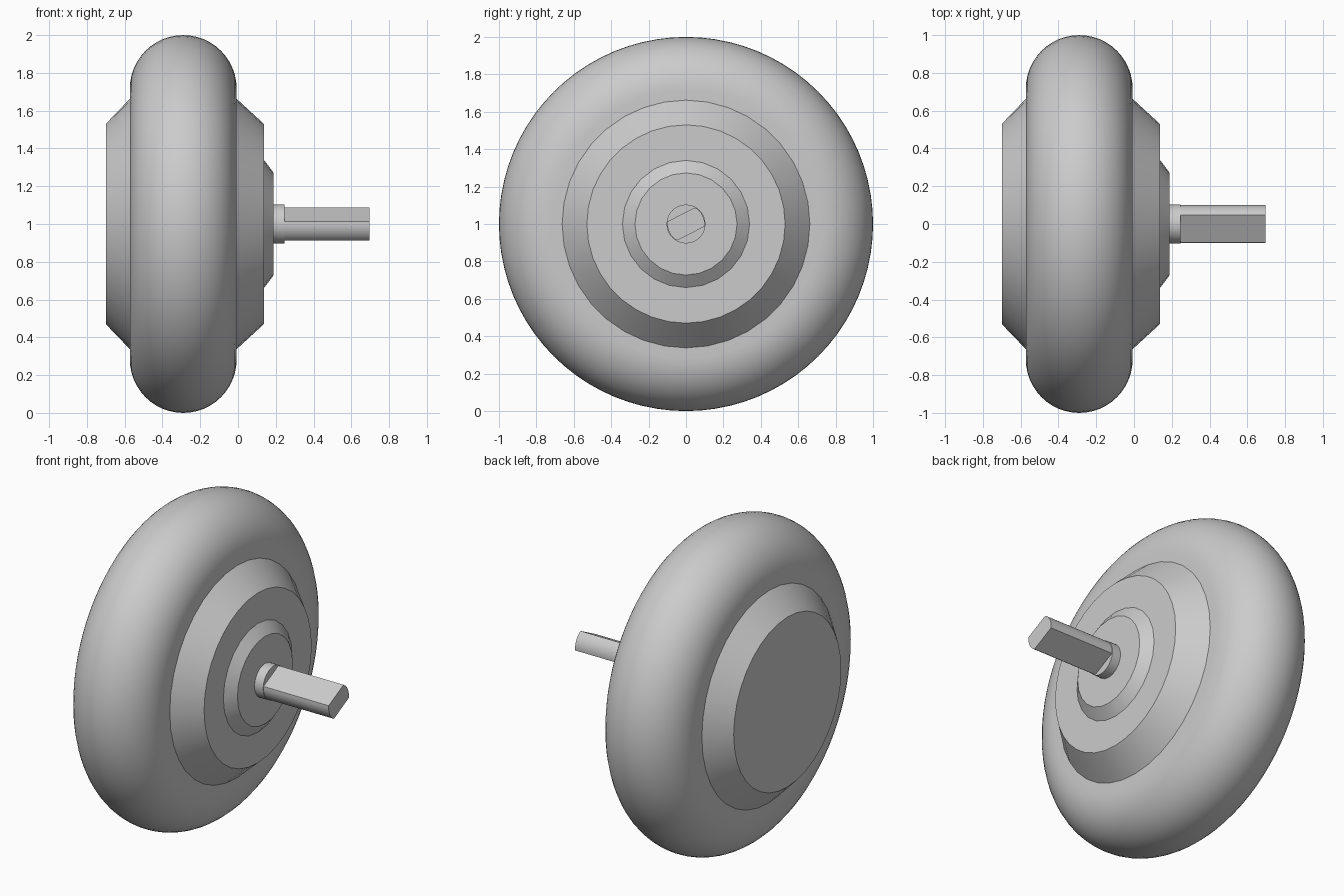
import bpy, bmesh, math

cube = bpy.data.objects.get("Cube")
if cube:
    bpy.data.objects.remove(cube, do_unlink=True)

grey = bpy.data.materials.new("plain grey")
grey.use_nodes = True
colour = (0.6, 0.6, 0.6, 1)
grey.diffuse_color = colour
grey.node_tree.nodes["Principled BSDF"].inputs["Base Color"].default_value = colour

AXLE_Z = 1.0


def finish(name, bm):
    """Turn a bmesh into a shaded object on the axle line."""
    bmesh.ops.recalc_face_normals(bm, faces=bm.faces)
    mesh = bpy.data.meshes.new(name)
    bm.to_mesh(mesh)
    bm.free()
    mesh.materials.append(grey)
    obj = bpy.data.objects.new(name, mesh)
    obj.location.z = AXLE_Z
    bpy.context.collection.objects.link(obj)
    bpy.ops.object.select_all(action="DESELECT")
    obj.select_set(True)
    bpy.context.view_layer.objects.active = obj
    bpy.ops.object.shade_smooth_by_angle(angle=math.radians(30))
    return obj


def lathe(name, profile, segments, closed=False):
    """Revolve (x, radius) points about the x axis; cap the ends unless closed."""
    bm = bmesh.new()
    rings = []
    for x, r in profile:
        angles = [math.tau * i / segments for i in range(segments)]
        rings.append([bm.verts.new((x, r * math.cos(a), r * math.sin(a))) for a in angles])
    pairs = list(zip(rings, rings[1:]))
    if closed:
        pairs.append((rings[-1], rings[0]))
    else:
        bm.faces.new(rings[0])
        bm.faces.new(rings[-1])
    for a, b in pairs:
        for i in range(segments):
            j = (i + 1) % segments
            bm.faces.new((a[i], a[j], b[j], b[i]))
    return finish(name, bm)


# Tyre: rounded tread with straight side walls
mid, half, shoulder, steps = -0.29, 0.283, 0.715, 24
tread = [(mid - half * math.cos(math.pi * i / steps),
          shoulder + (1 - shoulder) * math.sin(math.pi * i / steps))
         for i in range(steps + 1)]
walls = [(mid + half, 0.6), (mid - half, 0.6)]
lathe("tyre", tread + walls, 80, closed=True)

# Hub: drum with a bevelled flange on each side
lathe("hub", [(-0.70, 0.53), (-0.57, 0.665), (-0.01, 0.665), (0.137, 0.53)], 36)

# Raised bearing cap and axle collar
lathe("bearing_cap", [(0.13, 0.34), (0.137, 0.34), (0.187, 0.273)], 24)
lathe("axle_collar", [(0.18, 0.104), (0.246, 0.104)], 32)

# Axle: round bar with two parallel flats, turned about its axis
radius, flat, tilt = 0.1, 0.057, math.radians(27)
spread = math.asin(flat / radius)
outline = [tilt + side + spread * k / 4
           for side in (0, math.pi) for k in range(-4, 5)]
bm = bmesh.new()
ends = [[bm.verts.new((x, radius * math.cos(a), radius * math.sin(a))) for a in outline]
        for x in (0.24, 0.695)]
for end in ends:
    bm.faces.new(end)
for i in range(len(outline)):
    j = (i + 1) % len(outline)
    bm.faces.new((ends[0][i], ends[0][j], ends[1][j], ends[1][i]))
finish("axle", bm)
